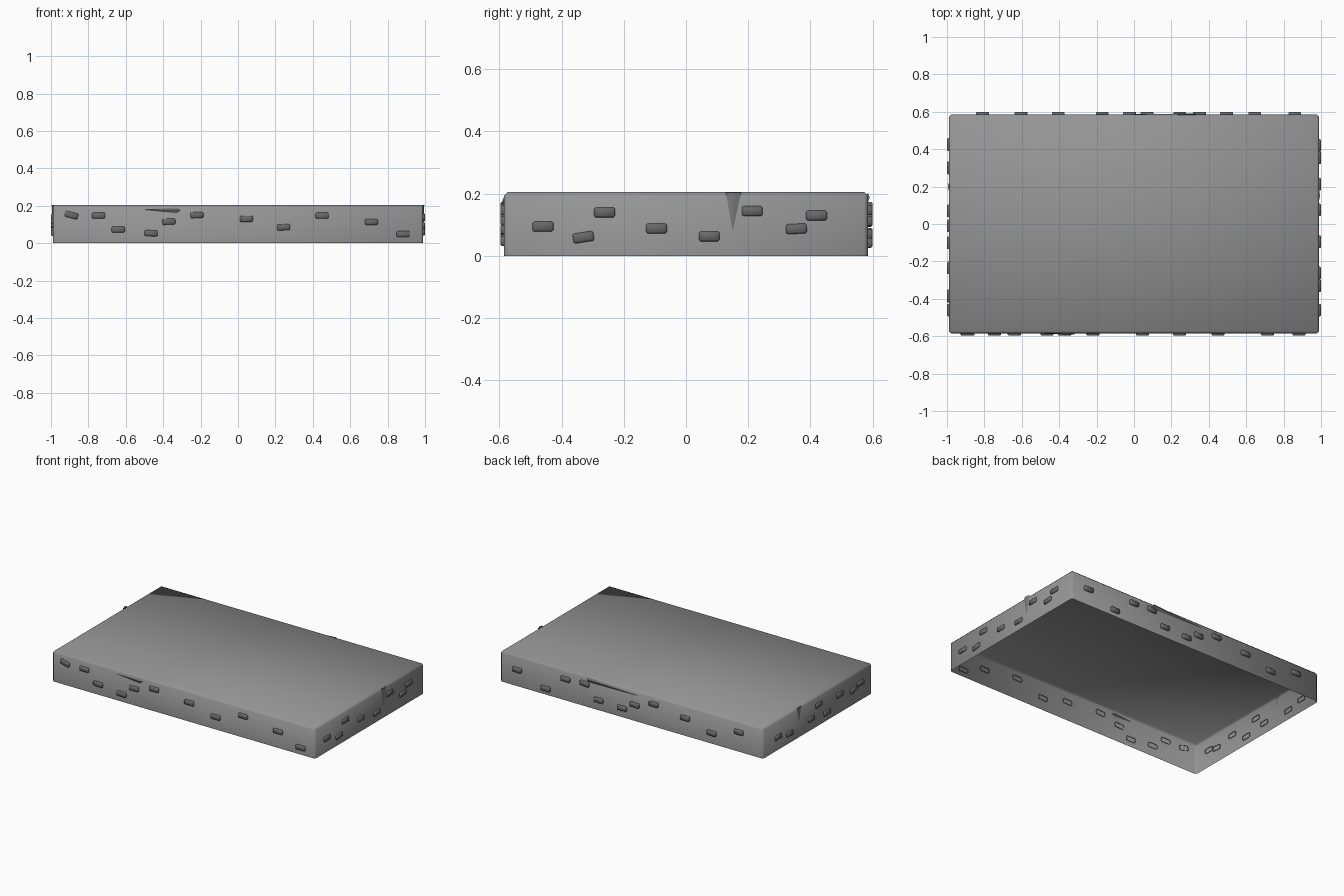
import bpy, bmesh, math
from mathutils import Matrix, Vector

if "Cube" in bpy.data.objects:
    bpy.data.objects.remove(bpy.data.objects["Cube"])

HX, HY, H = 0.99, 0.585, 0.205   # half sizes and height of the slab


def material(name, value):
    m = bpy.data.materials.new(name)
    m.diffuse_color = (value, value, value, 1)
    m.use_nodes = True
    m.node_tree.nodes["Principled BSDF"].inputs["Base Color"].default_value = m.diffuse_color
    return m


STONE = material("dark_stone", 0.30)
BRICK = material("darker_brick", 0.14)
CRACK = material("crack_grey", 0.20)


def make_object(name, bm, mat, smooth=True):
    mesh = bpy.data.meshes.new(name)
    bm.to_mesh(mesh)
    bm.free()
    mesh.materials.append(mat)
    if smooth:
        mesh.shade_smooth()
    ob = bpy.data.objects.new(name, mesh)
    bpy.context.collection.objects.link(ob)
    return ob


def wall_frame(u, n, dist):
    """Local axes: x along the wall, y up, z outward."""
    m = Matrix((u, (0, 0, 1), n)).transposed().to_4x4()
    m.translation = Vector(n) * dist
    return m


# wall: (frame, brick thickness, brick width, bricks as (along, z, tilt))
walls = {
    "front": (wall_frame((1, 0, 0), (0, -1, 0), HY), 0.012, 0.070, [
        (-.89, .15, -15), (-.745, .147, 0), (-.64, .073, 0), (-.465, .053, -2),
        (-.37, .115, 2), (-.22, .15, 2), (.045, .13, 0), (.243, .085, 2),
        (.45, .147, 0), (.713, .113, 0), (.883, .048, 0)]),
    "back": (wall_frame((1, 0, 0), (0, 1, 0), HY), 0.015, 0.068, [
        (-.81, .134, 0), (-.605, .073, 2), (-.405, .122, 0), (-.17, .153, 0),
        (-.025, .11, 2), (.07, .063, 0), (.245, .07, 0), (.35, .155, 5),
        (.495, .147, 0), (.645, .042, 0), (.86, .112, 0)]),
    "right": (wall_frame((0, 1, 0), (1, 0, 0), HX), 0.010, 0.067, [
        (-.46, .094, 0), (-.33, .06, 9), (-.262, .14, 0), (-.095, .088, 0),
        (.075, .063, 0), (.213, .144, 0), (.355, .087, 3), (.42, .13, 0)]),
    "left": (wall_frame((0, 1, 0), (-1, 0, 0), HX), 0.010, 0.067, [
        (-.46, .118, 0), (-.385, .10, -8), (-.235, .125, 0), (-.10, .055, 0),
        (-.01, .142, 0), (.07, .075, 0), (.30, .063, 3), (.425, .088, 0)]),
}

# slab: top and upright edges chamfered, underside open
bm = bmesh.new()
bmesh.ops.create_cube(bm, size=1, matrix=Matrix.Translation((0, 0, H / 2))
                      @ Matrix.Diagonal((2 * HX, 2 * HY, H, 1)))
edges = [e for e in bm.edges if max(v.co.z for v in e.verts) > 0.1]
bmesh.ops.bevel(bm, geom=edges, offset=0.012, segments=1, affect='EDGES')
base = [f for f in bm.faces if all(v.co.z < 0.001 for v in f.verts)]
bmesh.ops.delete(bm, geom=base, context='FACES')
bmesh.ops.recalc_face_normals(bm, faces=bm.faces)
make_object("slab", bm, STONE)

# cracks: thin flat-faced spikes lying in the walls, (wall, tip, base corners)
for wall, tip, a, b in [
        ("front", (-.51, .18), (-.325, .191), (-.325, .163)),
        ("back", (-.06, .178), (.33, .203), (.33, .172)),
        ("right", (.15, .078), (.128, .204), (.177, .204)),
        ("left", (.20, .10), (.178, .204), (.222, .204))]:
    frame, depth = walls[wall][0], 0.006
    mid = (Vector(a) + Vector(b)) / 2
    # side walls end flush with the top, long walls end in a blunt point
    end = mid + (mid - Vector(tip)) * (0.08 if wall == "front" else 0)
    bm = bmesh.new()
    t, p, q, r, s, c = [bm.verts.new(frame @ Vector(co)) for co in (
        (*tip, 0.001), (*a, 0), (*mid, depth), (*b, 0), (*mid, -depth), (*end, 0))]
    ring = [p, q, r, s]
    for i in range(4):
        bm.faces.new((t, ring[i], ring[(i + 1) % 4]))
        bm.faces.new((c, ring[(i + 1) % 4], ring[i]))
    bmesh.ops.recalc_face_normals(bm, faces=bm.faces)
    make_object(wall + "_crack", bm, CRACK, smooth=False)


# bricks: bevelled blocks without a back face, set into the wall
def add_brick(bm, matrix, width, height, out, sink=0.004):
    part = bmesh.new()
    bmesh.ops.create_cube(part, size=1, matrix=Matrix.Translation((0, 0, (out - sink) / 2))
                          @ Matrix.Diagonal((width, height, out + sink, 1)))
    keep = [e for e in part.edges if max(v.co.z for v in e.verts) > 0]
    bmesh.ops.bevel(part, geom=keep, offset=0.005, segments=1, affect='EDGES')
    back = [f for f in part.faces if all(v.co.z < -sink * 0.9 for v in f.verts)]
    bmesh.ops.recalc_face_normals(part, faces=part.faces)
    bmesh.ops.delete(part, geom=back, context='FACES')
    bmesh.ops.transform(part, matrix=matrix, verts=part.verts)
    if matrix.determinant() < 0:
        bmesh.ops.reverse_faces(part, faces=part.faces)
    verts = {v: bm.verts.new(v.co) for v in part.verts}
    for f in part.faces:
        bm.faces.new([verts[v] for v in f.verts])
    part.free()


for name, (frame, out, width, spots) in walls.items():
    bm = bmesh.new()
    for u, z, tilt in spots:
        place = frame @ Matrix.Translation((u, z, 0)) @ Matrix.Rotation(math.radians(tilt), 4, 'Z')
        add_brick(bm, place, width, 0.032, out)
    make_object(name + "_bricks", bm, BRICK)
